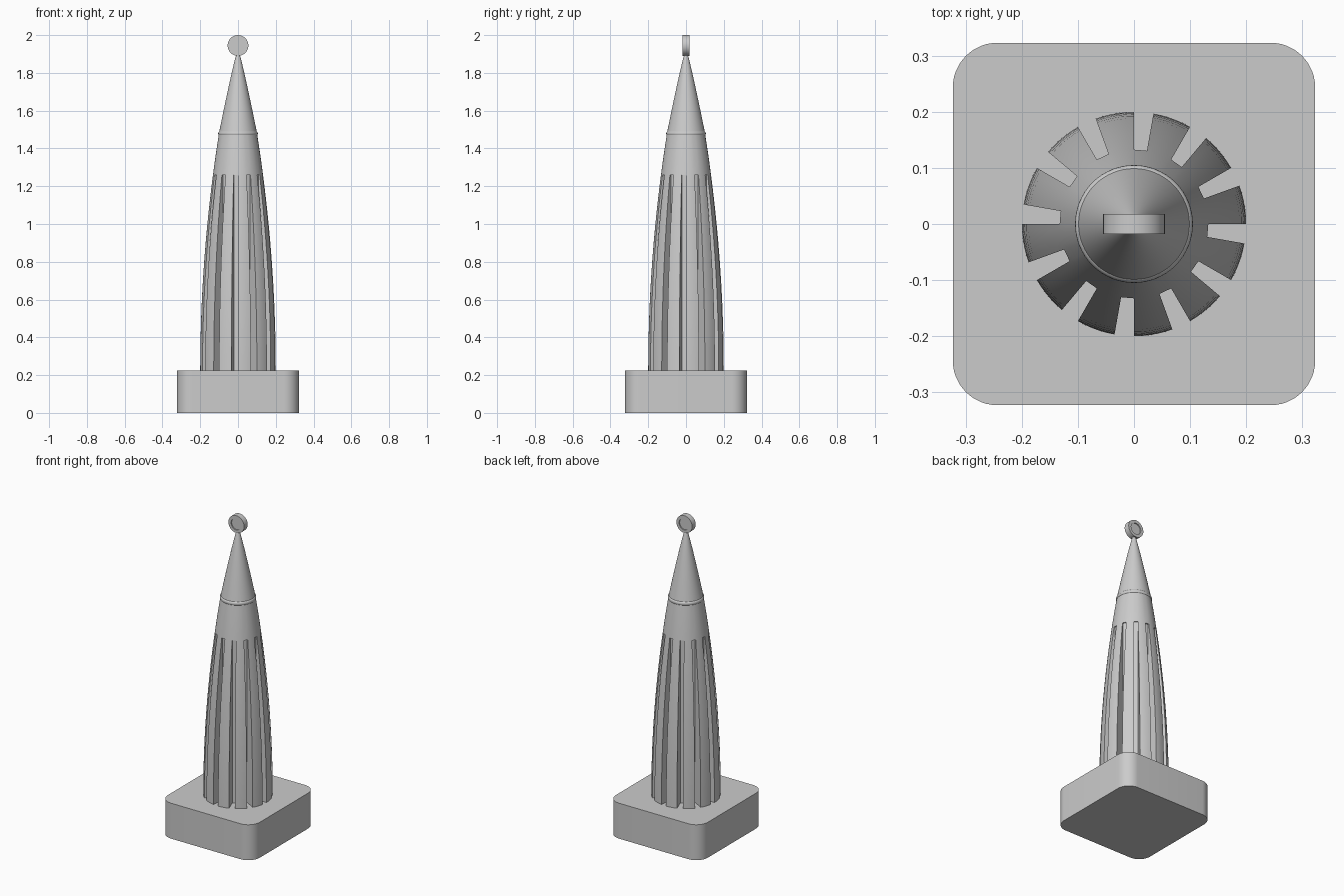
import bpy, bmesh
from math import sin, cos, radians, pi

if "Cube" in bpy.data.objects:
    bpy.data.objects.remove(bpy.data.objects["Cube"])

GREY = (0.6, 0.6, 0.6, 1)
mat = bpy.data.materials.new("stone_grey")
mat.use_nodes = True
mat.diffuse_color = GREY
mat.node_tree.nodes["Principled BSDF"].inputs["Base Color"].default_value = GREY

BASE_TOP, FLUTE_TOP, FLUTE_R, TIP = 0.225, 1.26, 0.125, 1.915


def finish(bm, name):
    bmesh.ops.remove_doubles(bm, verts=bm.verts, dist=1e-5)
    bmesh.ops.recalc_face_normals(bm, faces=bm.faces)
    mesh = bpy.data.meshes.new(name)
    bm.to_mesh(mesh)
    bm.free()
    ob = bpy.data.objects.new(name, mesh)
    bpy.context.collection.objects.link(ob)
    mesh.materials.append(mat)
    bpy.ops.object.select_all(action='DESELECT')
    ob.select_set(True)
    bpy.context.view_layer.objects.active = ob
    bpy.ops.object.shade_smooth_by_angle(angle=radians(30))
    return ob


def skin(bm, loops, caps=True):
    """Bridge equal-length closed loops of points."""
    rows = [[bm.verts.new(p) for p in loop] for loop in loops]
    n = len(rows[0])
    for a, b in zip(rows, rows[1:]):
        for i in range(n):
            j = (i + 1) % n
            bm.faces.new((a[i], a[j], b[j], b[i]))
    if caps:
        bm.faces.new(rows[0])
        bm.faces.new(rows[-1])


def lathe(profile, steps=64):
    return [[(r * cos(2 * pi * i / steps), r * sin(2 * pi * i / steps), z)
             for i in range(steps)] for r, z in profile]


def tower_radius(z):
    return 0.2 - 0.063 * (z - BASE_TOP) ** 2


# Plinth: square block with rounded vertical corners
bm = bmesh.new()
outline = []
for k in range(4):
    cx, cy = [(1, 1), (-1, 1), (-1, -1), (1, -1)][k]
    for i in range(13):
        a = radians(90 * k + 7.5 * i)
        outline.append((cx * 0.243 + 0.08 * cos(a), cy * 0.243 + 0.08 * sin(a)))
skin(bm, [[(x, y, z) for x, y in outline] for z in (0, BASE_TOP)])
finish(bm, "plinth")

# Fluted tower: twelve radial grooves with flat floors, plain above them
spokes = []
for k in range(12):
    a = 30 * k
    spokes += [(a - 10, False), (a - 10, True), (a, True)]
    spokes += [(a + d, False) for d in (0, 4, 8, 12, 16)]


def tower_loop(z, fluted):
    loop = []
    for angle, in_groove in spokes:
        r = FLUTE_R if fluted and in_groove else tower_radius(z)
        loop.append((r * cos(radians(angle)), r * sin(radians(angle)), z))
    return loop


bm = bmesh.new()
steps = 12
loops = [tower_loop(BASE_TOP + (FLUTE_TOP - BASE_TOP) * i / steps, True)
         for i in range(steps + 1)]
loops += [tower_loop(z, False) for z in (FLUTE_TOP, 1.33, 1.4, 1.48)]
skin(bm, loops)
finish(bm, "fluted_tower")

# Collar: rounded ring between tower and spire
bm = bmesh.new()
collar = [(0.093 + 0.012 * cos(2 * pi * i / 16), 1.479 + 0.014 * sin(2 * pi * i / 16))
          for i in range(17)]
skin(bm, lathe(collar), caps=False)
finish(bm, "collar")

# Spire: curved cone
bm = bmesh.new()
spire = [(0.097 * (1 - t) ** 0.9 + 0.004, 1.48 + (TIP - 1.48) * t)
         for t in [i / 12 for i in range(13)]]
skin(bm, lathe(spire))
finish(bm, "spire")

# Finial: upright disc with a shallow round recess on both faces
bm = bmesh.new()
disc = [(0.036, -0.012), (0.036, -0.018), (0.055, -0.018),
        (0.055, 0.018), (0.036, 0.018), (0.036, 0.012)]
skin(bm, lathe(disc, 48))
finial = finish(bm, "finial_disc")
finial.rotation_euler.x = pi / 2
finial.location.z = 1.945
